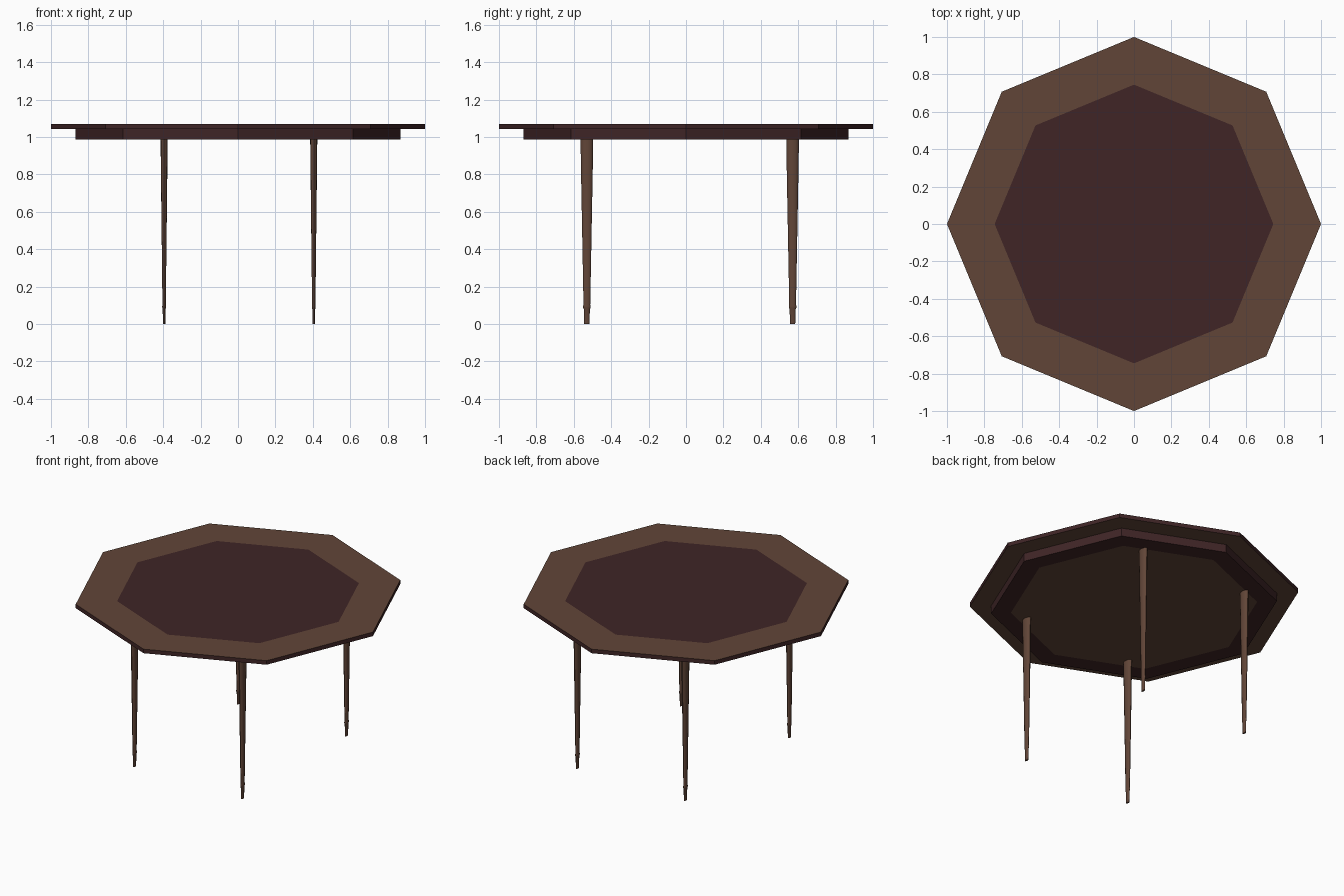
import bpy, bmesh, math

if "Cube" in bpy.data.objects:
    bpy.data.objects.remove(bpy.data.objects["Cube"])

def mat(name, rgb):
    m = bpy.data.materials.new(name)
    m.diffuse_color = (*rgb, 1)
    m.use_nodes = True
    m.node_tree.nodes["Principled BSDF"].inputs["Base Color"].default_value = m.diffuse_color
    return m

BROWN = mat("warm brown wood", (0.120, 0.060, 0.039))
DARK = mat("dark red brown wood", (0.050, 0.0185, 0.0194))

def lathe(name, rings, sides, mats, loc=(0, 0, 0)):
    """rings: (rx, ry, z, material index of the band up to the next ring)"""
    bm = bmesh.new()
    loops = []
    for rx, ry, z, _ in rings:
        loops.append([bm.verts.new((rx * math.cos(2 * math.pi * i / sides),
                                    ry * math.sin(2 * math.pi * i / sides), z))
                      for i in range(sides)])
    for k in range(len(loops) - 1):
        a, b = loops[k], loops[k + 1]
        for i in range(sides):
            j = (i + 1) % sides
            bm.faces.new((a[i], a[j], b[j], b[i])).material_index = rings[k][3]
    bm.faces.new(loops[0][::-1]).material_index = rings[0][4] if len(rings[0]) > 4 else 0
    bm.faces.new(loops[-1]).material_index = rings[-1][3]
    bmesh.ops.recalc_face_normals(bm, faces=bm.faces)
    me = bpy.data.meshes.new(name)
    bm.to_mesh(me)
    bm.free()
    for m in mats:
        me.materials.append(m)
    ob = bpy.data.objects.new(name, me)
    ob.location = loc
    bpy.context.collection.objects.link(ob)
    return ob

# octagonal top: brown underside, dark edge, brown border, dark centre panel
lathe("table_top", [(1, 1, 1.043, 1), (1, 1, 1.07, 0), (0.745, 0.745, 1.07, 1)],
      8, [BROWN, DARK])

# apron slab below: brown centre underneath, dark border and side
lathe("apron", [(0.75, 0.75, 0.988, 1), (0.87, 0.87, 0.988, 1), (0.87, 0.87, 1.043, 1)],
      8, [BROWN, DARK])

# flattened tapering legs with a small ring near the foot
prof = [(0.006, 0.014, 0, 0), (0.008, 0.016, 0.08, 0), (0.010, 0.020, 0.088, 0),
        (0.010, 0.020, 0.096, 0), (0.009, 0.018, 0.104, 0),
        (0.017, 0.031, 0.8, 0), (0.019, 0.034, 0.988, 0)]
for side, x in (("left", -0.395), ("right", 0.405)):
    for end, y in (("front", -0.53), ("back", 0.57)):
        leg = lathe(f"{end}_{side}_leg", prof, 12, [BROWN], (x, y, 0))
        bpy.ops.object.select_all(action='DESELECT')
        leg.select_set(True)
        bpy.context.view_layer.objects.active = leg
        bpy.ops.object.shade_smooth_by_angle(angle=math.radians(40))
